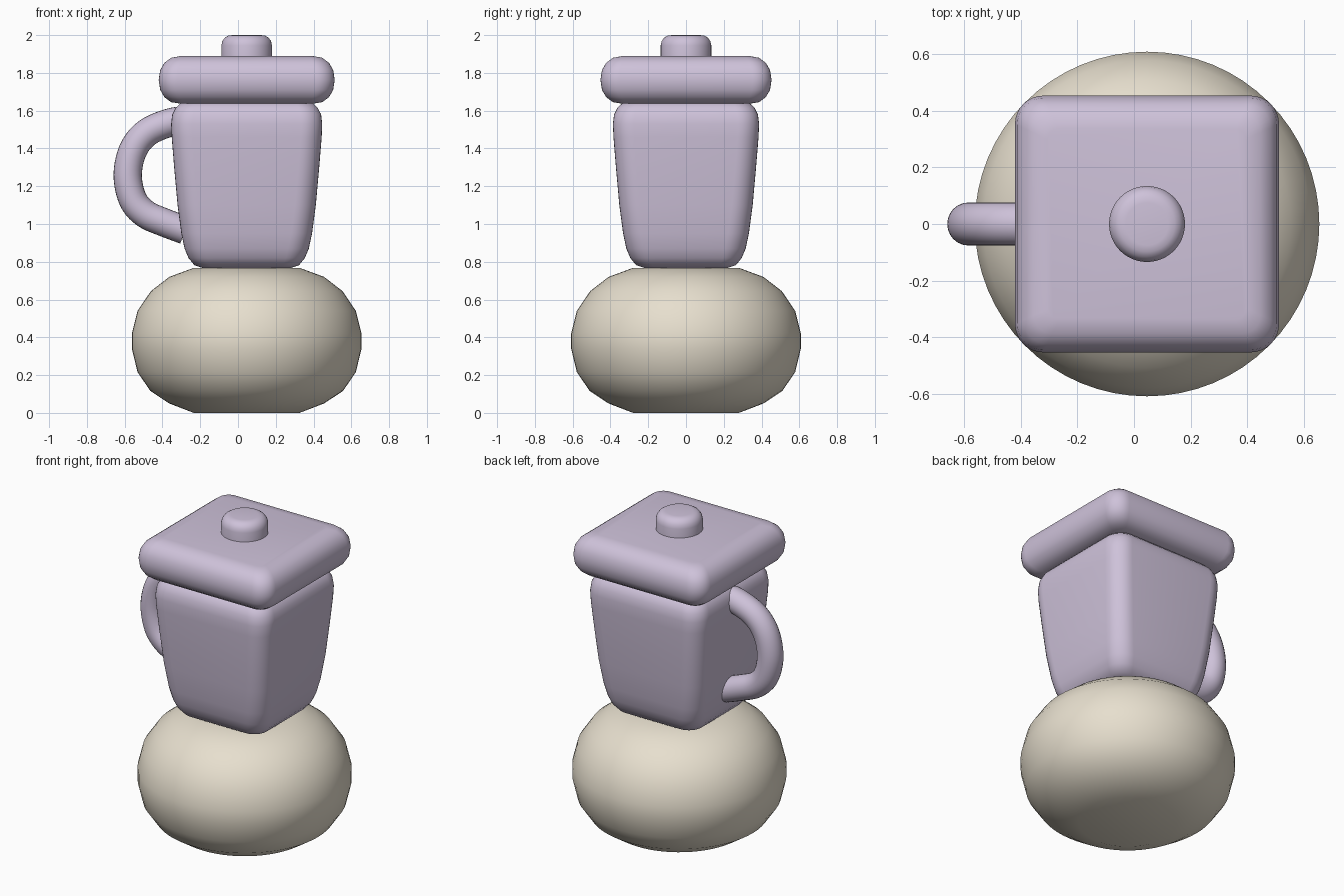
import bpy, bmesh, math

if "Cube" in bpy.data.objects:
    bpy.data.objects.remove(bpy.data.objects["Cube"])

CX = 0.046  # common axis of the stacked parts


def material(name, color):
    m = bpy.data.materials.new(name)
    m.diffuse_color = (*color, 1)
    m.use_nodes = True
    m.node_tree.nodes["Principled BSDF"].inputs["Base Color"].default_value = m.diffuse_color
    return m


def loft(name, rings, mat, angle=60):
    """Skin a list of equal-length point loops and cap both ends."""
    bm = bmesh.new()
    loops = [[bm.verts.new(p) for p in ring] for ring in rings]
    n = len(loops[0])
    for a, b in zip(loops, loops[1:]):
        for i in range(n):
            bm.faces.new((a[i], a[(i + 1) % n], b[(i + 1) % n], b[i]))
    bm.faces.new(loops[0][::-1])
    bm.faces.new(loops[-1])
    bmesh.ops.recalc_face_normals(bm, faces=bm.faces)
    me = bpy.data.meshes.new(name)
    bm.to_mesh(me)
    bm.free()
    ob = bpy.data.objects.new(name, me)
    bpy.context.collection.objects.link(ob)
    me.materials.append(mat)
    bpy.ops.object.select_all(action='DESELECT')
    ob.select_set(True)
    bpy.context.view_layer.objects.active = ob
    bpy.ops.object.shade_smooth_by_angle(angle=math.radians(angle))
    return ob


def circle(r, z, n=64):
    return [(CX + r * math.cos(math.tau * i / n), r * math.sin(math.tau * i / n), z)
            for i in range(n)]


def rounded_rect(hx, hy, r, z, seg=8):
    pts = []
    for q, (sx, sy) in enumerate([(1, 1), (-1, 1), (-1, -1), (1, -1)]):
        for i in range(seg + 1):
            a = math.pi / 2 * (q + i / seg)
            pts.append((CX + sx * (hx - r) + r * math.cos(a),
                        sy * (hy - r) + r * math.sin(a), z))
    return pts


lilac = material("lilac", (0.62, 0.54, 0.70))
cream = material("cream", (0.80, 0.74, 0.62))

# squashed round base
base = [(0.28, 0.0), (0.41, 0.05), (0.51, 0.116), (0.578, 0.216), (0.608, 0.34),
        (0.608, 0.42), (0.578, 0.54), (0.507, 0.645), (0.41, 0.72), (0.28, 0.768)]
loft("base", [circle(r, z) for r, z in base], cream)

# tapered square jug: half width, corner radius, height
jug = [(0.235, 0.07, 0.768), (0.277, 0.085, 0.782), (0.308, 0.1, 0.82), (0.329, 0.11, 0.87),
       (0.346, 0.11, 0.95), (0.366, 0.11, 1.1), (0.384, 0.11, 1.3), (0.397, 0.11, 1.46),
       (0.400, 0.11, 1.53), (0.394, 0.11, 1.58), (0.376, 0.1, 1.615), (0.345, 0.09, 1.645)]
loft("jug_body", [rounded_rect(h, h - 0.013, r, z) for h, r, z in jug], lilac)

# overhanging lid with rounded rim
lid = [(0.35, 0.04, 1.637), (0.40, 0.065, 1.645), (0.436, 0.085, 1.672), (0.458, 0.095, 1.71),
       (0.466, 0.10, 1.763), (0.458, 0.095, 1.815), (0.436, 0.085, 1.853),
       (0.40, 0.065, 1.88), (0.35, 0.04, 1.889)]
loft("lid", [rounded_rect(h, h - 0.013, r, z) for h, r, z in lid], lilac)

# round lid knob
knob = [(0.134, 1.86), (0.134, 1.945), (0.129, 1.968), (0.116, 1.986),
        (0.098, 1.997), (0.075, 2.0)]
loft("lid_knob", [circle(r, z, 48) for r, z in knob], lilac)

# side handle: tube along a smooth path
path = [(-0.27, 1.55), (-0.36, 1.537), (-0.48, 1.485), (-0.555, 1.393), (-0.584, 1.26),
        (-0.557, 1.13), (-0.49, 1.053), (-0.39, 1.008), (-0.28, 0.967)]


def spline_point(t):
    i = min(int(t), len(path) - 2)
    u = t - i
    p = [path[max(0, min(len(path) - 1, i + k))] for k in (-1, 0, 1, 2)]
    return [0.5 * (2 * b + (c - a) * u + (2 * a - 5 * b + 4 * c - d) * u * u
                   + (3 * b - a - 3 * c + d) * u ** 3) for a, b, c, d in zip(*p)]


STEPS = 40
centre = [spline_point((len(path) - 1) * i / STEPS) for i in range(STEPS + 1)]
tube = []
for i, (x, z) in enumerate(centre):
    (x0, z0), (x1, z1) = centre[max(0, i - 1)], centre[min(STEPS, i + 1)]
    d = math.hypot(x1 - x0, z1 - z0)
    nx, nz = (z0 - z1) / d, (x1 - x0) / d
    tube.append([(x + 0.075 * nx * math.cos(a), 0.076 * math.sin(a), z + 0.075 * nz * math.cos(a))
                 for a in (math.tau * k / 24 for k in range(24))])
loft("handle", tube, lilac)
